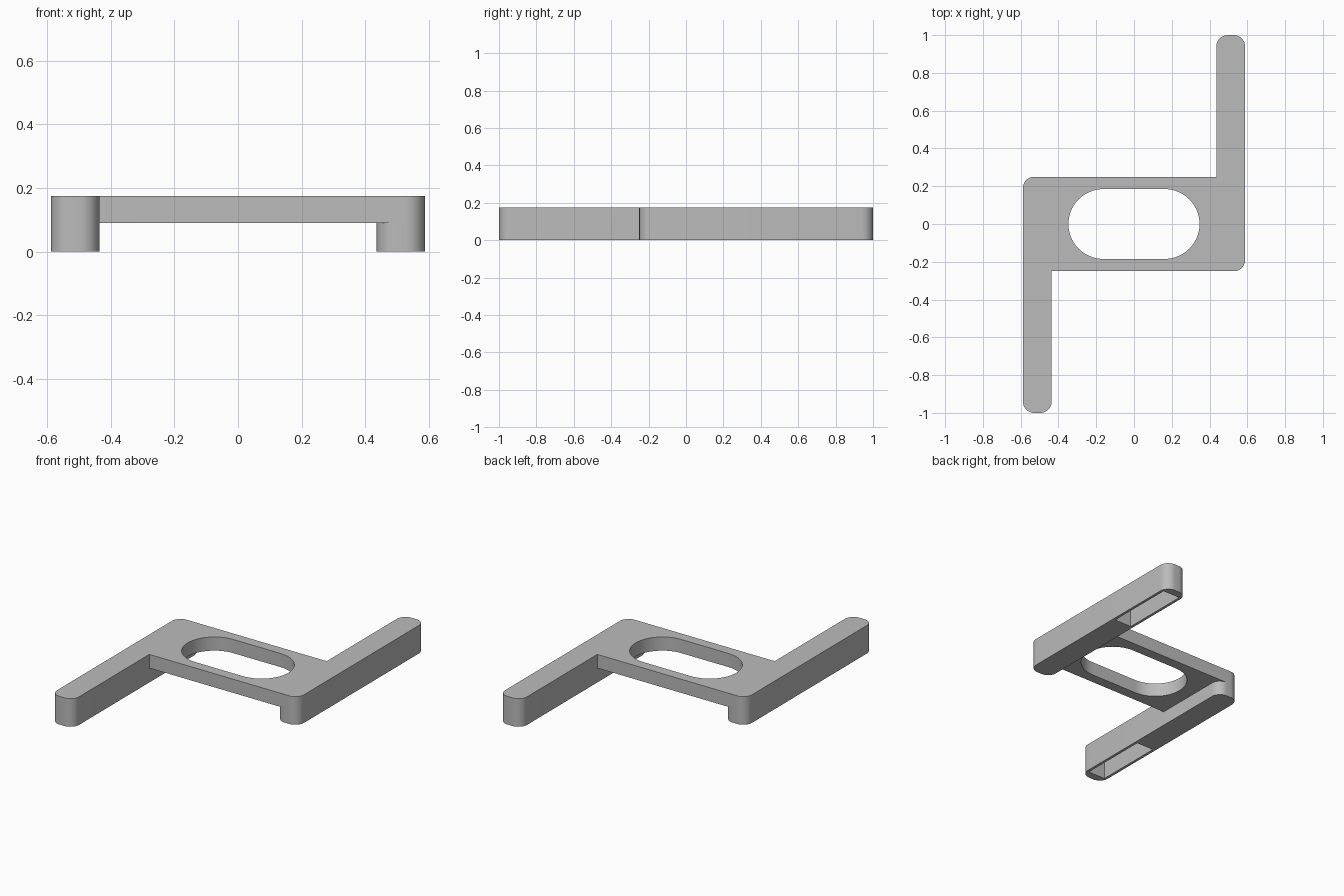
import bpy
import bmesh
from math import pi, cos, sin, radians

cube = bpy.data.objects.get("Cube")
if cube:
    bpy.data.objects.remove(cube, do_unlink=True)

grey = bpy.data.materials.new("plain grey")
grey.use_nodes = True
colour = (0.5, 0.5, 0.5, 1)
grey.diffuse_color = colour
grey.node_tree.nodes["Principled BSDF"].inputs["Base Color"].default_value = colour

HEIGHT, PLATE_BOTTOM = 0.175, 0.09
HALF_X, HALF_Y, LEG_WIDTH = 0.588, 0.25, 0.152


def rounded_prism(name, x0, x1, y0, y1, z0, z1, radius=0.0, steps=12):
    """Upright prism on a rectangle with optionally rounded corners."""
    corners = [(x1 - radius, y1 - radius), (x0 + radius, y1 - radius),
               (x0 + radius, y0 + radius), (x1 - radius, y0 + radius)]
    bm = bmesh.new()
    ring = []
    for i, (cx, cy) in enumerate(corners):
        for s in range(steps + 1 if radius else 1):
            a = (i + s / steps) * pi / 2
            ring.append(bm.verts.new((cx + radius * cos(a), cy + radius * sin(a), z0)))
    bmesh.ops.remove_doubles(bm, verts=ring, dist=1e-5)
    base = bm.faces.new(list(bm.verts))
    top = bmesh.ops.extrude_face_region(bm, geom=[base], use_keep_orig=True)
    bmesh.ops.translate(bm, vec=(0, 0, z1 - z0),
                        verts=[v for v in top["geom"] if isinstance(v, bmesh.types.BMVert)])
    bmesh.ops.recalc_face_normals(bm, faces=bm.faces)
    mesh = bpy.data.meshes.new(name)
    bm.to_mesh(mesh)
    bm.free()
    obj = bpy.data.objects.new(name, mesh)
    bpy.context.collection.objects.link(obj)
    mesh.materials.append(grey)
    return obj


def combine(target, other, operation):
    """Apply a boolean and discard the helper object."""
    other.hide_render = True
    mod = target.modifiers.new(operation.lower(), "BOOLEAN")
    mod.operation, mod.object, mod.solver = operation, other, "EXACT"
    bpy.context.view_layer.objects.active = target
    bpy.ops.object.modifier_apply(modifier=mod.name)
    bpy.data.objects.remove(other, do_unlink=True)


def leg_box(name, side, inset, near, far, z0, z1, radius=0.0):
    """Prism inside a leg; side -1 is the half-turn of side +1."""
    xs = sorted(side * x for x in (HALF_X - LEG_WIDTH + inset, HALF_X - inset))
    ys = sorted(side * y for y in (near, far))
    return rounded_prism(name, *xs, *ys, z0, z1, radius)


# Centre plate reaching into the middle of both legs
reach = HALF_X - LEG_WIDTH / 2
frame = rounded_prism("bracket_frame", -reach, reach, -HALF_Y, HALF_Y, PLATE_BOTTOM, HEIGHT)

# Two opposed legs with rounded ends
for side in (1, -1):
    combine(frame, leg_box("leg", side, 0, -HALF_Y, 1, 0, HEIGHT, 0.06), "UNION")

# Long round-ended opening through the plate
combine(frame, rounded_prism("opening_cutter", -0.347, 0.347, -0.185, 0.185,
                             0.05, 0.25, 0.1849, 20), "DIFFERENCE")

# Pockets in the underside near each leg tip
for side in (1, -1):
    combine(frame, leg_box("pocket_cutter", side, 0.017, 0.51, 0.95, -0.05, 0.155), "DIFFERENCE")

bpy.ops.object.select_all(action="DESELECT")
frame.select_set(True)
bpy.context.view_layer.objects.active = frame
bpy.ops.object.shade_smooth_by_angle(angle=radians(30))
